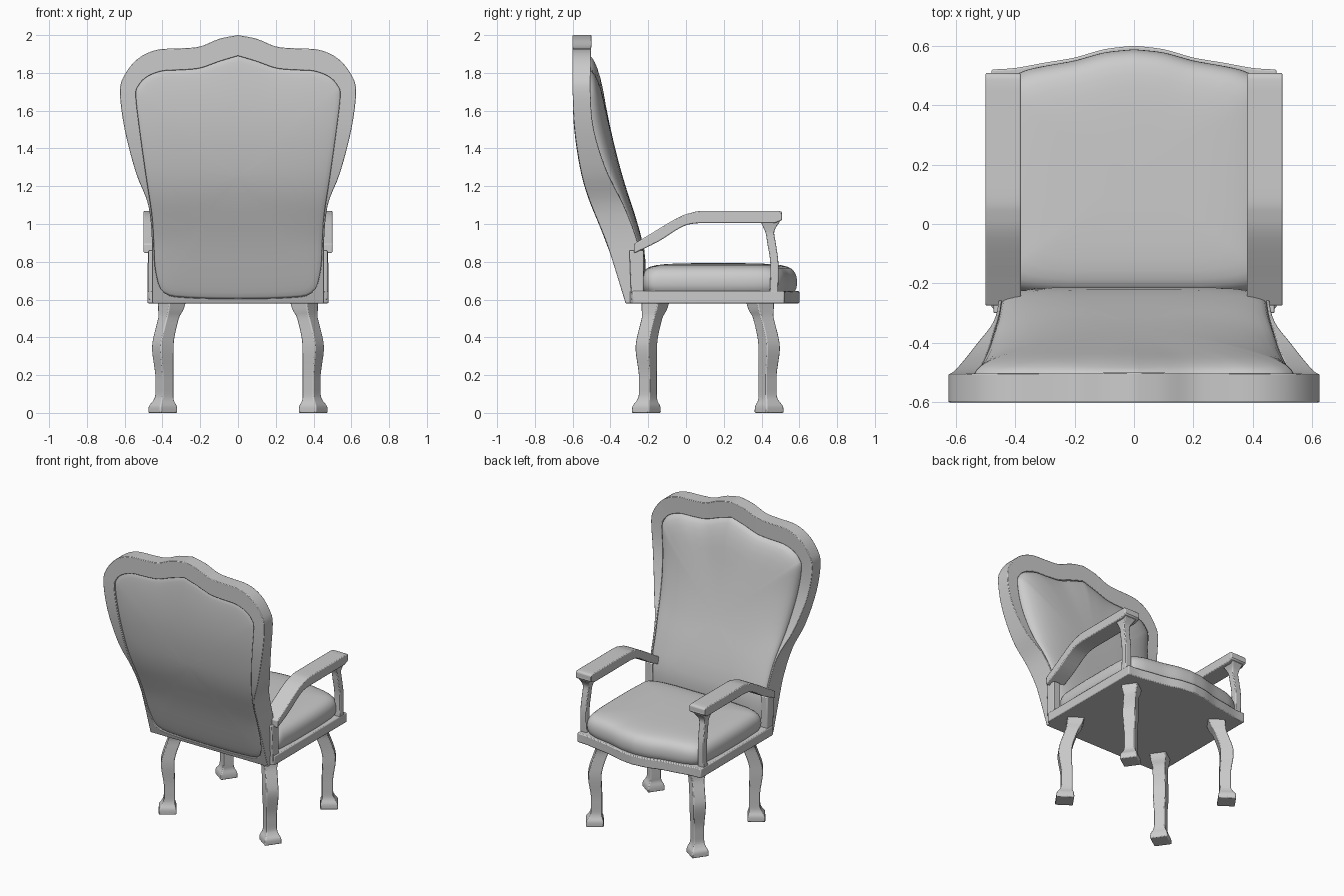
import bpy, bmesh, math

if "Cube" in bpy.data.objects:
    bpy.data.objects.remove(bpy.data.objects["Cube"])


def curve(pts, n=4):
    """Smooth resampling through control points, clamped so it never overshoots."""
    out = []
    for i in range(len(pts) - 1):
        a, b, c, d = pts[max(i - 1, 0)], pts[i], pts[i + 1], pts[min(i + 2, len(pts) - 1)]
        for k in range(n):
            t = k / n
            p = []
            for q, r, s, u in zip(a, b, c, d):
                v = 0.5 * (2 * r + (s - q) * t + (2 * q - 5 * r + 4 * s - u) * t ** 2
                           + (3 * r - q - 3 * s + u) * t ** 3)
                p.append(min(max(v, min(r, s)), max(r, s)))
            out.append(tuple(p))
    return out + [tuple(pts[-1])]


def lookup(table):
    pts = curve(table)

    def f(z):
        z = min(max(z, pts[0][0]), pts[-1][0])
        for (z0, y0), (z1, y1) in zip(pts, pts[1:]):
            if z <= z1:
                return y0 + (y1 - y0) * (z - z0) / (z1 - z0)
        return pts[-1][1]
    return f


def closed(half):
    """Mirror a half outline that starts and ends on x = 0."""
    return half + [(-x, y) for x, y in half[-2:0:-1]]


def loft(name, rings, wrap=False, bevel=0, mirror=False, angle=35):
    bm = bmesh.new()
    vs = [[bm.verts.new(p) for p in r] for r in rings]
    n = len(rings[0])
    pairs = list(zip(vs, vs[1:])) + ([(vs[-1], vs[0])] if wrap else [])
    for a, b in pairs:
        for i in range(n):
            j = (i + 1) % n
            bm.faces.new((a[i], a[j], b[j], b[i]))
    if not wrap:
        bm.faces.new(vs[0])
        bm.faces.new(vs[-1])
    bmesh.ops.recalc_face_normals(bm, faces=bm.faces)
    me = bpy.data.meshes.new(name)
    bm.to_mesh(me)
    bm.free()
    ob = bpy.data.objects.new(name, me)
    bpy.context.collection.objects.link(ob)
    bpy.ops.object.select_all(action='DESELECT')
    ob.select_set(True)
    bpy.context.view_layer.objects.active = ob
    bpy.ops.object.shade_smooth_by_angle(angle=math.radians(angle))
    if bevel:
        m = ob.modifiers.new("bevel", 'BEVEL')
        m.width, m.segments, m.limit_method = bevel, 2, 'ANGLE'
        m.angle_limit = math.radians(40)
    if mirror:
        ob.modifiers.new("mirror", 'MIRROR')
    return ob


# Side curves of the backrest: rear face, front face, cushion front (z, y)
rear = lookup([(.58, -.32), (.87, -.41), (1.0, -.46), (1.15, -.52), (1.3, -.56),
               (1.5, -.59), (1.7, -.6), (2.0, -.6)])
front = lookup([(.58, -.23), (.75, -.235), (.9, -.255), (1.1, -.33), (1.28, -.42),
                (1.5, -.488), (1.7, -.505), (2.0, -.5)])
pad = lookup([(.58, -.22), (.8, -.208), (1.0, -.255), (1.2, -.32), (1.4, -.375),
              (1.6, -.415), (1.8, -.435), (2.0, -.47)])

# Backrest outlines (x, z)
outer = closed(curve([(0, 2), (.1, 1.98), (.2, 1.94), (.3, 1.93), (.43, 1.922), (.53, 1.875),
                      (.6, 1.79), (.625, 1.7), (.6, 1.5), (.54, 1.27), (.475, 1.1),
                      (.455, .9), (.455, .7), (.455, .58), (.28, .58), (0, .58)]))
inner = closed(curve([(0, 1.89), (.1, 1.86), (.2, 1.825), (.3, 1.815), (.4, 1.81), (.48, 1.78),
                      (.525, 1.735), (.54, 1.68), (.52, 1.5), (.485, 1.25), (.455, 1.05),
                      (.445, .9), (.435, .75), (.39, .635), (.25, .61), (0, .605)]))

# Backrest frame
loft("back_frame", [[(x, rear(z), z) for x, z in outer],
                    [(x, front(z), z) for x, z in outer],
                    [(x, front(z), z) for x, z in inner],
                    [(x, rear(z), z) for x, z in inner]], wrap=True, bevel=.01)

# Backrest cushion, domed front and rear
steps = [.03, .15, .3, .45, .6, .72, .82, .9, .95, .985, 1]
rings = []
for side, order in ((0, steps), (1, steps[::-1])):
    for s in order:
        dome = math.sqrt(1 - s ** 4)
        ring = []
        for x, z in inner:
            x, z = x * s, 1.25 + (z - 1.25) * s
            if side:
                y = front(z) - .01 + (pad(z) - front(z) + .01) * dome
            else:
                y = rear(z) + .014 - .016 * dome
            ring.append((x, y, z))
        rings.append(ring)
loft("back_cushion", rings, angle=60)

# Seat rail with serpentine front edge
rail = closed(curve([(0, .6), (.1, .588), (.2, .56), (.3, .543), (.4, .525), (.48, .52)])
              + [(.48, -.28), (.45, -.3), (0, -.3)])
loft("seat_rail", [[(x, y, z) for x, y in rail] for z in (.58, .645)], bevel=.006)

# Seat cushion
seat = closed(curve([(0, .588), (.1, .577), (.2, .55), (.3, .532), (.37, .515), (.43, .48),
                     (.455, .41), (.465, .2), (.46, -.1), (.43, -.21), (.25, -.24), (0, -.24)]))
shape = curve([(.96, .635), (.99, .66), (1, .69), (.99, .725), (.95, .755), (.87, .775),
               (.7, .787), (.4, .792), (.04, .793)], 2)
loft("seat_cushion", [[(x * s, .17 + (y - .17) * s, z) for x, y in seat] for s, z in shape],
     angle=60)

# Curved legs: (z, outward shift, width), a turned square section
leg = curve([(0, 0, .158), (.035, 0, .152), (.065, -.004, .115), (.1, -.008, .1),
             (.2, -.008, .1), (.33, 0, .118), (.4, -.006, .116), (.5, -.03, .114),
             (.545, -.042, .138), (.6, -.05, .155)])
turn = math.radians(35)
for name, sy, fy in (("front_legs", 1, .44), ("rear_legs", -1, -.21)):
    rings = []
    for z, d, w in leg:
        r = w / (math.cos(turn) + math.sin(turn)) / math.sqrt(2)
        ring = []
        for k in range(4):
            a = turn + math.pi / 4 + k * math.pi / 2
            ring.append((.398 + d + r * math.cos(a), fy + sy * (d + r * math.sin(a)), z))
        rings.append(ring)
    loft(name, rings, bevel=.006, mirror=True)

# Armrests: side profile (y, z) extruded across x
top = curve([(-.275, .895), (-.2, .94), (-.05, 1.03), (.03, 1.06), (.1, 1.07), (.3, 1.07),
             (.485, 1.07), (.508, 1.05), (.508, 1.02)])
low = curve([(.47, 1.005), (.2, 1.005), (.05, 1.003), (-.03, .98), (-.15, .905), (-.275, .845)])
loft("armrests", [[(x, y, z) for y, z in top + low] for x in (.38, .5)],
     bevel=.01, mirror=True)

# Arm supports: (z, y near, y far, x inner, x outer)
post = curve([(.59, .44, .485, .43, .478), (.78, .447, .49, .432, .478),
              (.9, .43, .475, .43, .475), (.95, .422, .467, .427, .474),
              (.98, .41, .475, .42, .478), (1.015, .395, .5, .4, .485)])
loft("arm_supports", [[(a, y0, z), (b, y0, z), (b, y1, z), (a, y1, z)]
                      for z, y0, y1, a, b in post], bevel=.005, mirror=True)

# Rear posts between seat rail and armrests
loft("rear_posts", [[(.42, y0, z), (.473, y0, z), (.473, -.225, z), (.42, -.225, z)]
                    for z, y0 in ((.6, -.29), (.86, -.3))], bevel=.005, mirror=True)
